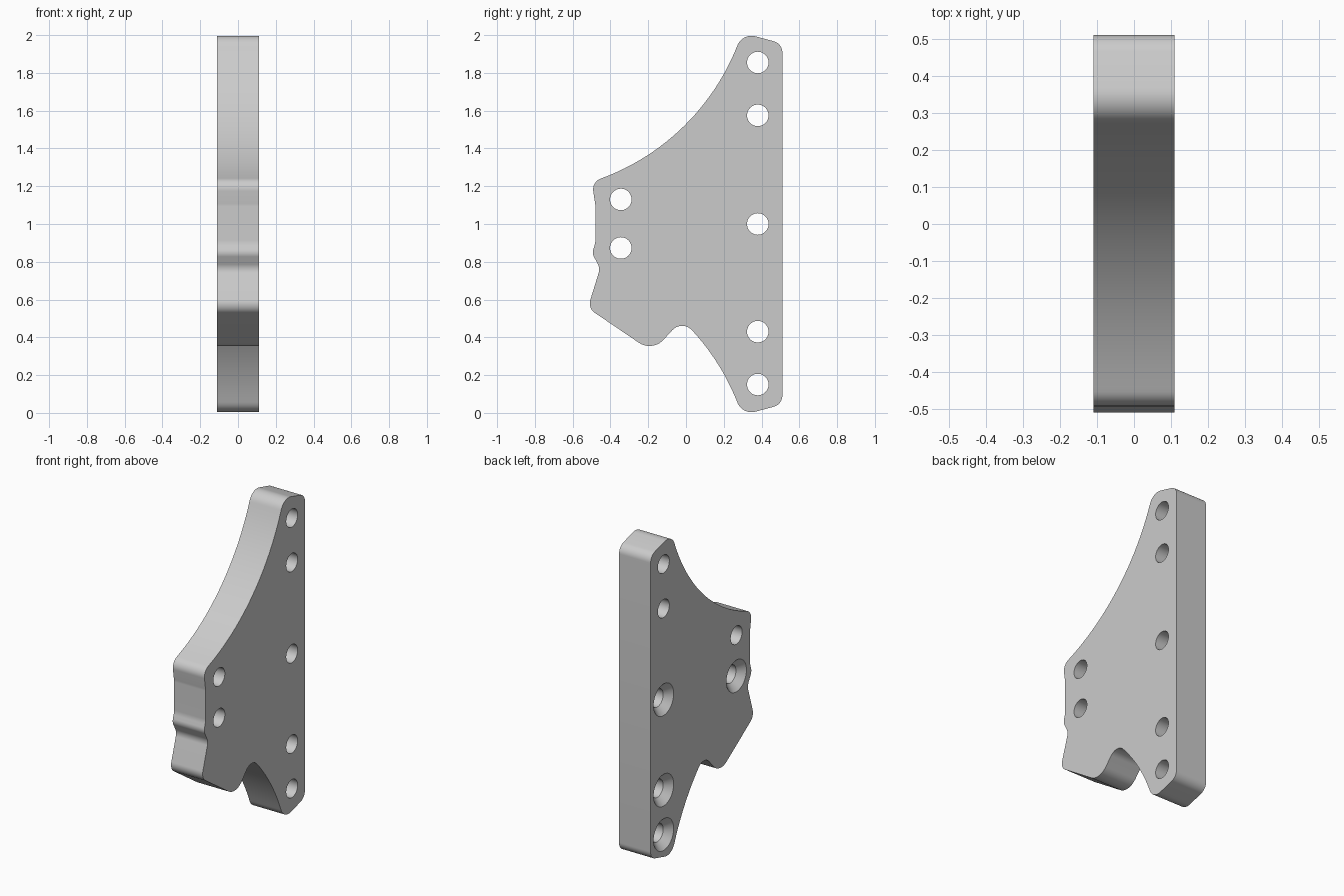
import bpy, bmesh, math
from mathutils import Vector

if "Cube" in bpy.data.objects:
    bpy.data.objects.remove(bpy.data.objects["Cube"])

HALF = 0.11          # half the plate thickness
BORE = 0.057         # hole radius
SINK = 0.1           # countersink rim radius

grey = bpy.data.materials.new("plain grey")
grey.use_nodes = True
colour = (0.6, 0.6, 0.6, 1)
grey.diffuse_color = colour
grey.node_tree.nodes["Principled BSDF"].inputs["Base Color"].default_value = colour


def sweep(start, end, flip=False, steps=24):
    """Points of the large concave arc, optionally mirrored about mid height."""
    pts = []
    for i in range(steps + 1):
        a = math.radians(start + (end - start) * i / steps)
        y, z = -0.873 + 1.231 * math.cos(a), 2.397 + 1.231 * math.sin(a)
        pts.append((y, 2 - z if flip else z, 0))
    return pts


def rounded(corners, steps=10):
    """Replace each corner (y, z, radius) by a fillet arc."""
    out = []
    for i, (y, z, r) in enumerate(corners):
        p = Vector((y, z))
        if r == 0:
            out.append(p)
            continue
        a = (Vector(corners[i - 1][:2]) - p).normalized()
        b = (Vector(corners[(i + 1) % len(corners)][:2]) - p).normalized()
        half = a.angle(b) / 2
        centre = p + (a + b).normalized() * r / math.sin(half)
        u = p + a * r / math.tan(half) - centre
        v = p + b * r / math.tan(half) - centre
        total = u.angle(v)
        for k in range(steps + 1):
            t = k / steps
            out.append(centre + (u * math.sin((1 - t) * total)
                                 + v * math.sin(t * total)) / math.sin(total))
    return out


def make_object(name, bm):
    bmesh.ops.recalc_face_normals(bm, faces=bm.faces)
    mesh = bpy.data.meshes.new(name)
    bm.to_mesh(mesh)
    bm.free()
    mesh.materials.append(grey)
    ob = bpy.data.objects.new(name, mesh)
    bpy.context.collection.objects.link(ob)
    return ob


# Plate outline: back edge, top tip, upper sweep, front nose, lower lobe, lower sweep
outline = [(0.51, 0.045, 0.06), (0.51, 1.955, 0.06), (0.3, 2.012, 0.08)]
outline += sweep(-21.8, -69.4)
outline += [(-0.498, 1.222, 0.06), (-0.48, 1.1, 0.1), (-0.48, 0.9, 0.1),
            (-0.497, 0.845, 0.05), (-0.455, 0.765, 0.06), (-0.52, 0.555, 0.06),
            (-0.178, 0.323, 0.1), (-0.021, 0.494, 0.07)]
outline += sweep(-42, -21.8, flip=True, steps=12)
outline += [(0.3, -0.012, 0.08)]

bm = bmesh.new()
face = bm.faces.new([bm.verts.new((-HALF, p.x, p.y)) for p in rounded(outline)])
ext = bmesh.ops.extrude_face_region(bm, geom=[face])
moved = [g for g in ext["geom"] if isinstance(g, bmesh.types.BMVert)]
bmesh.ops.translate(bm, vec=(2 * HALF, 0, 0), verts=moved)
plate = make_object("bracket_plate", bm)

# Hole cutters: straight bores, some with a conical countersink on the -x side
holes = [(0.38, 1.855, False), (0.38, 1.575, False), (0.38, 1.0, True),
         (0.38, 0.43, True), (0.38, 0.15, True),
         (-0.345, 1.13, False), (-0.345, 0.873, True)]
bm = bmesh.new()
SIDES = 40
for y, z, sunk in holes:
    profile = [(-0.2, BORE), (0.2, BORE)]
    if sunk:
        profile = [(-HALF - 0.01, SINK + 0.01), (-HALF + SINK - BORE, BORE), (0.2, BORE)]
    rings = []
    for x, r in profile:
        angles = [2 * math.pi * k / SIDES for k in range(SIDES)]
        rings.append([bm.verts.new((x, y + r * math.cos(a), z + r * math.sin(a)))
                      for a in angles])
    for lo, hi in zip(rings, rings[1:]):
        for k in range(SIDES):
            n = (k + 1) % SIDES
            bm.faces.new((lo[k], lo[n], hi[n], hi[k]))
    bm.faces.new(rings[0])
    bm.faces.new(rings[-1])
cutter = make_object("hole_cutter", bm)
cutter.hide_render = True

# Cut the holes, then drop the cutter
mod = plate.modifiers.new("holes", 'BOOLEAN')
mod.operation = 'DIFFERENCE'
mod.solver = 'EXACT'
mod.object = cutter
bpy.ops.object.select_all(action='DESELECT')
plate.select_set(True)
bpy.context.view_layer.objects.active = plate
bpy.ops.object.modifier_apply(modifier="holes")
bpy.data.objects.remove(cutter)
bpy.ops.object.shade_smooth_by_angle(angle=math.radians(30))
